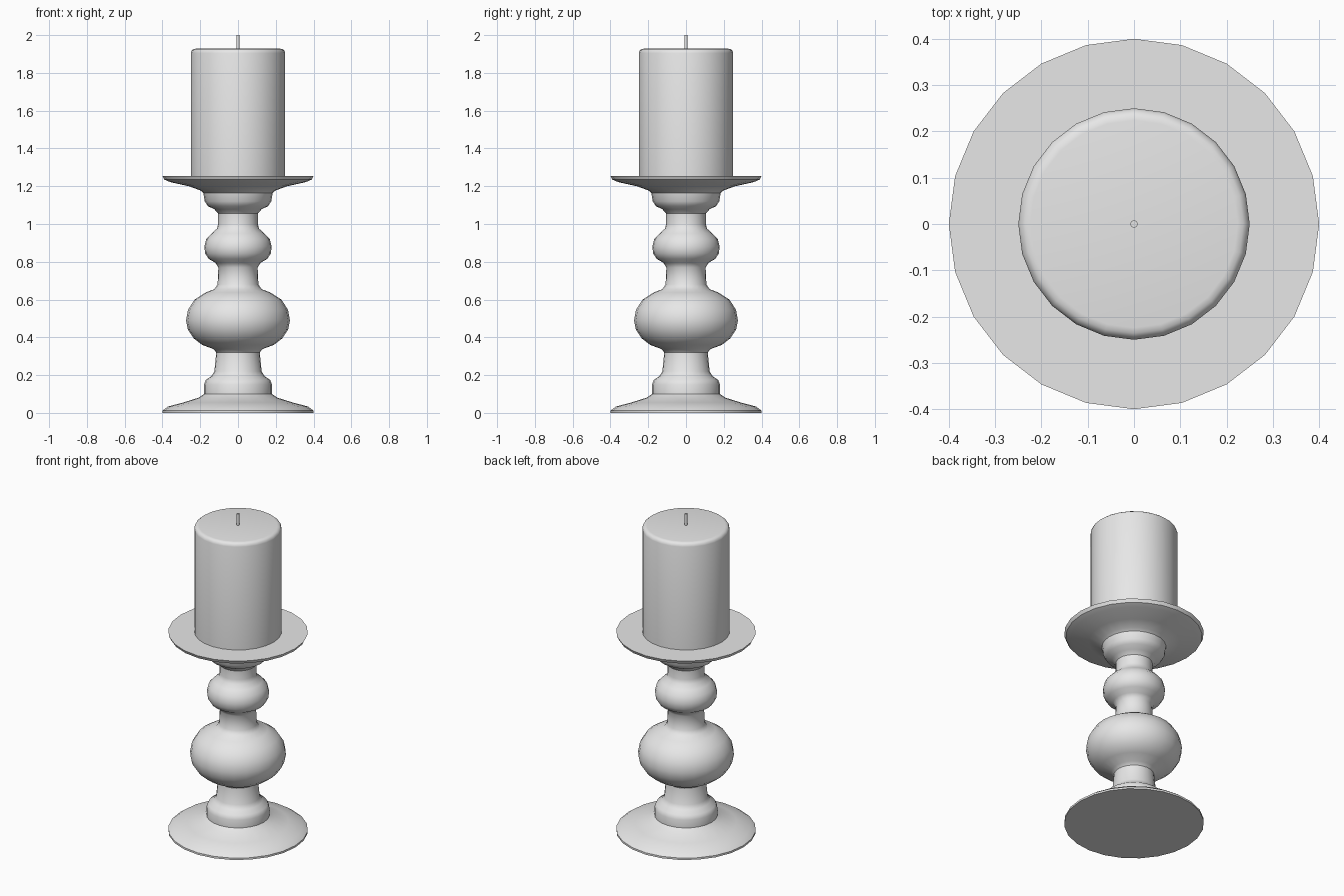
import bpy, bmesh, math

cube = bpy.data.objects.get("Cube")
if cube:
    bpy.data.objects.remove(cube, do_unlink=True)

SIDES = 24

grey = bpy.data.materials.new("plain_grey")
grey.use_nodes = True
GREY = (0.8, 0.8, 0.8, 1)
grey.diffuse_color = GREY
grey.node_tree.nodes["Principled BSDF"].inputs["Base Color"].default_value = GREY


def lathe(name, profile, sides=SIDES, angle=35):
    """Turn an (radius, height) profile around z, capping both ends flat."""
    bm = bmesh.new()
    rings = []
    for r, z in profile:
        turns = [2 * math.pi * i / sides for i in range(sides)]
        rings.append([bm.verts.new((r * math.cos(t), r * math.sin(t), z)) for t in turns])
    for low, high in zip(rings, rings[1:]):
        for i in range(sides):
            j = (i + 1) % sides
            bm.faces.new((low[i], low[j], high[j], high[i]))
    bm.faces.new(rings[0][::-1])
    bm.faces.new(rings[-1])
    mesh = bpy.data.meshes.new(name)
    bm.to_mesh(mesh)
    bm.free()
    mesh.materials.append(grey)
    obj = bpy.data.objects.new(name, mesh)
    bpy.context.collection.objects.link(obj)
    bpy.ops.object.select_all(action="DESELECT")
    obj.select_set(True)
    bpy.context.view_layer.objects.active = obj
    bpy.ops.object.shade_smooth_by_angle(angle=math.radians(angle))
    return obj


# Turned holder: foot, collar, two bulbs, cup and drip plate
lathe("candle_holder", [
    (0.40, 0), (0.40, 0.012), (0.37, 0.034), (0.29, 0.055), (0.21, 0.08), (0.18, 0.10),
    (0.18, 0.15), (0.17, 0.175), (0.14, 0.195), (0.125, 0.22),
    (0.115, 0.32), (0.13, 0.338), (0.19, 0.36), (0.235, 0.395), (0.265, 0.44),
    (0.275, 0.49), (0.265, 0.545), (0.23, 0.60), (0.17, 0.638), (0.125, 0.655),
    (0.108, 0.68), (0.104, 0.77), (0.12, 0.795), (0.155, 0.815), (0.174, 0.845),
    (0.178, 0.88), (0.168, 0.92), (0.14, 0.95), (0.112, 0.975), (0.105, 1.0),
    (0.105, 1.055), (0.125, 1.078), (0.16, 1.095), (0.176, 1.12), (0.184, 1.165),
    (0.20, 1.178), (0.26, 1.20), (0.36, 1.222), (0.39, 1.235), (0.40, 1.255),
], angle=40)

# Candle with a rounded top rim
lathe("candle", [(0.25, 1.25), (0.25, 1.905), (0.246, 1.918), (0.236, 1.926), (0.224, 1.928)])

# Wick
lathe("wick", [(0.008, 1.92), (0.008, 2.0)], sides=12)
